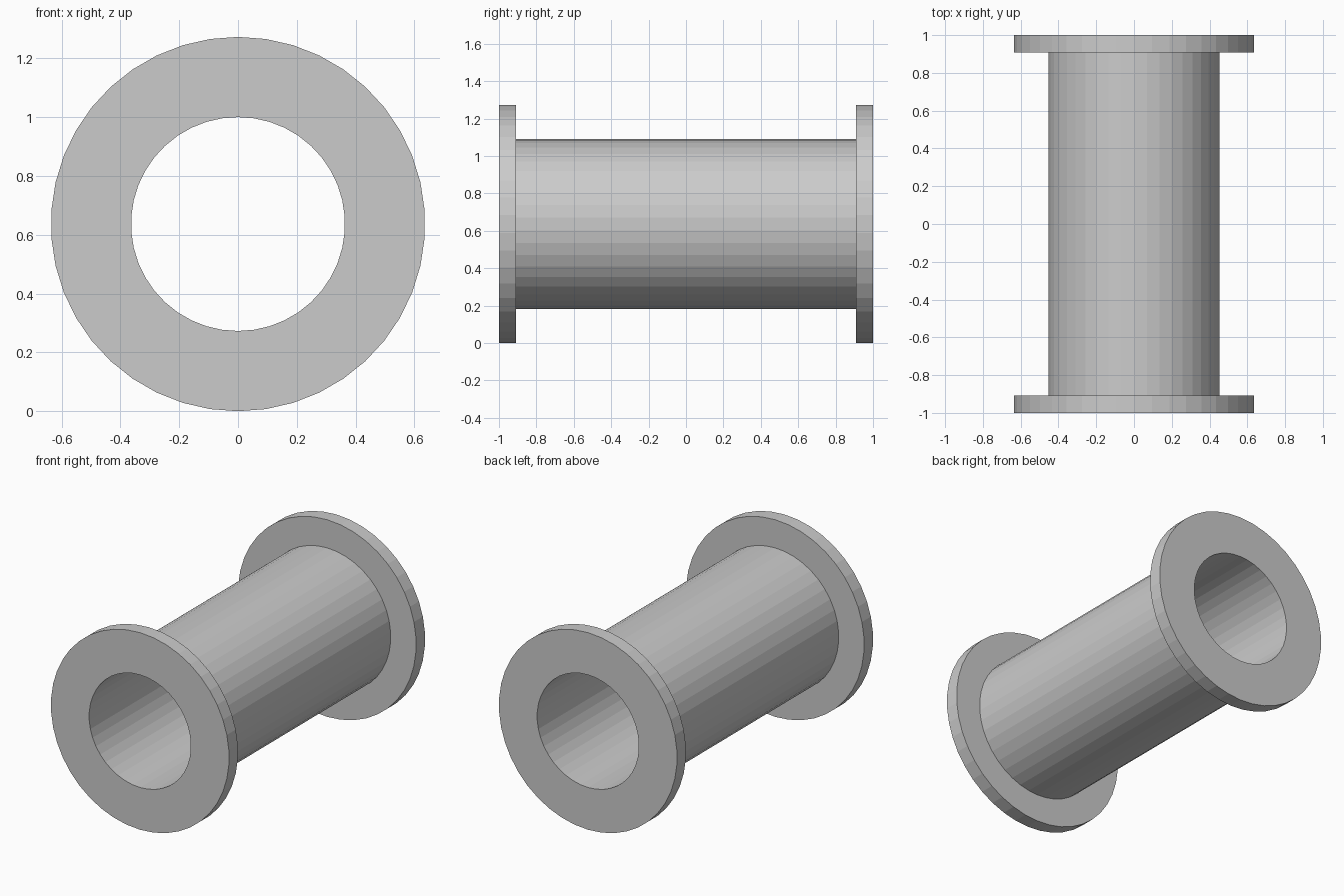
import bpy, bmesh
from math import cos, sin, tau

if "Cube" in bpy.data.objects:
    bpy.data.objects.remove(bpy.data.objects["Cube"])

SEGMENTS = 42
U = 1 / 11                      # wall and flange thickness
BORE, TUBE, FLANGE = 4 * U, 5 * U, 7 * U

# Half cross-section (radius, y) of the flanged pipe, mirrored for the other end
half = [(BORE, -1), (FLANGE, -1), (FLANGE, U - 1), (TUBE, U - 1)]
profile = half + [(r, -y) for r, y in reversed(half)]

# Sweep the closed profile round the pipe axis
bm = bmesh.new()
rings = []
for i in range(SEGMENTS):
    a = tau * (i + 0.5) / SEGMENTS
    rings.append([bm.verts.new((r * cos(a), y, FLANGE + r * sin(a))) for r, y in profile])
n = len(profile)
for i in range(SEGMENTS):
    a, b = rings[i], rings[(i + 1) % SEGMENTS]
    for j in range(n):
        k = (j + 1) % n
        bm.faces.new((a[j], a[k], b[k], b[j]))
bmesh.ops.recalc_face_normals(bm, faces=bm.faces)

mesh = bpy.data.meshes.new("flanged_pipe")
bm.to_mesh(mesh)
bm.free()
bpy.context.collection.objects.link(bpy.data.objects.new("flanged_pipe", mesh))
